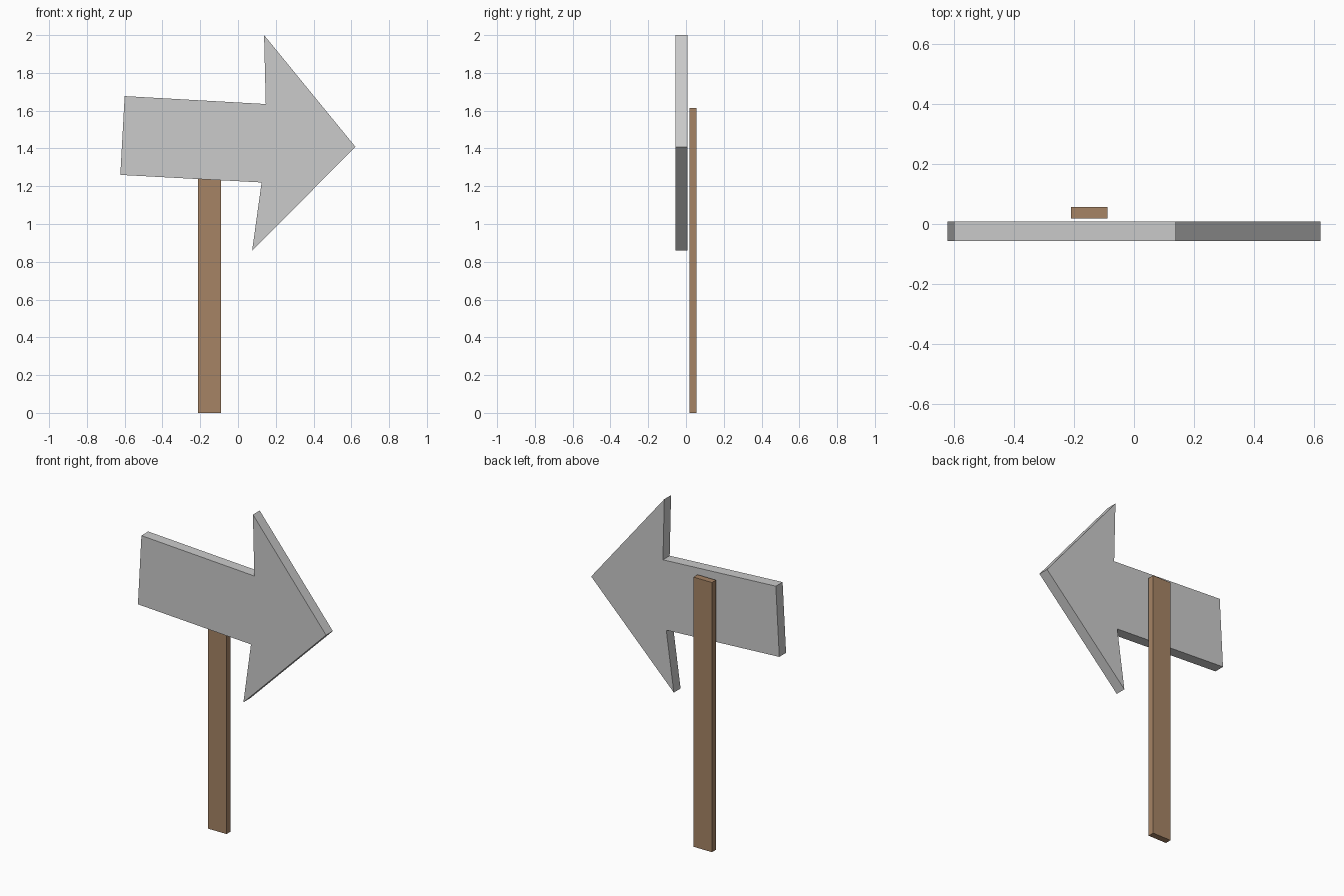
import bpy, bmesh

if "Cube" in bpy.data.objects:
    bpy.data.objects.remove(bpy.data.objects["Cube"])


def extrude_profile(name, profile, y_front, y_back, color=None):
    """Extrude an x-z outline along y into a solid board."""
    bm = bmesh.new()
    face = bm.faces.new([bm.verts.new((x, y_front, z)) for x, z in profile])
    out = bmesh.ops.extrude_face_region(bm, geom=[face], use_keep_orig=True)
    verts = [v for v in out["geom"] if isinstance(v, bmesh.types.BMVert)]
    bmesh.ops.translate(bm, verts=verts, vec=(0, y_back - y_front, 0))
    bmesh.ops.recalc_face_normals(bm, faces=bm.faces)
    mesh = bpy.data.meshes.new(name)
    bm.to_mesh(mesh)
    bm.free()
    obj = bpy.data.objects.new(name, mesh)
    bpy.context.collection.objects.link(obj)
    if color:
        mat = bpy.data.materials.new(name + "_material")
        mat.diffuse_color = color
        mat.use_nodes = True
        mat.node_tree.nodes["Principled BSDF"].inputs["Base Color"].default_value = mat.diffuse_color
        mesh.materials.append(mat)
    return obj


# Crooked arrow board
arrow = [(-0.623, 1.26), (0.125, 1.22), (0.075, 0.86), (0.622, 1.408),
         (0.138, 2.0), (0.147, 1.635), (-0.60, 1.677)]
extrude_profile("arrow_board", arrow, -0.056, 0.008)

# Wooden post behind the board
post = [(-0.211, 0), (-0.089, 0), (-0.089, 1.613), (-0.211, 1.613)]
extrude_profile("post", post, 0.018, 0.056, (0.38, 0.23, 0.13, 1))
